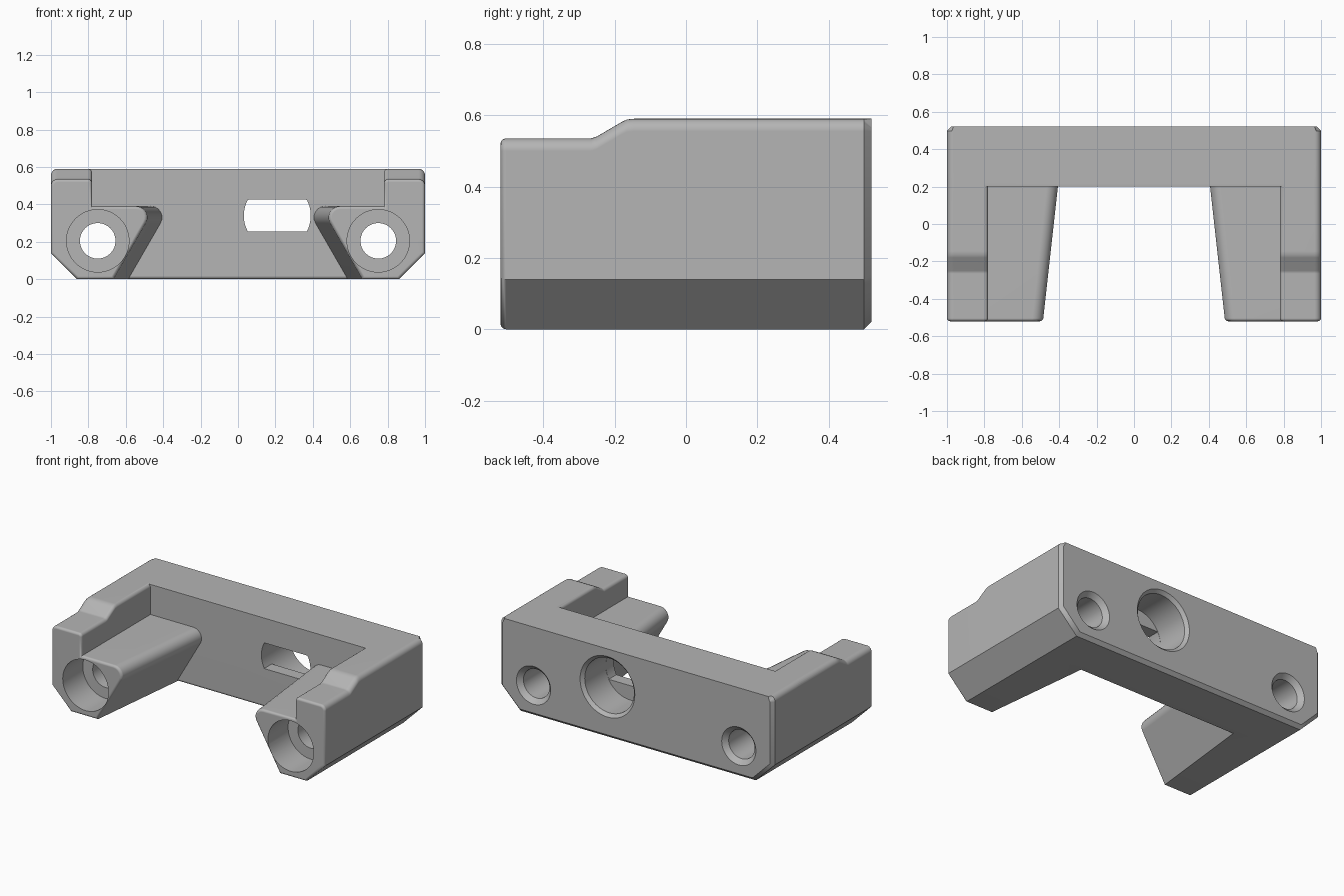
import bpy, bmesh, math
from mathutils import Vector

if "Cube" in bpy.data.objects:
    bpy.data.objects.remove(bpy.data.objects["Cube"], do_unlink=True)

grey = bpy.data.materials.new("mid grey")
grey.use_nodes = True
grey.diffuse_color = (0.46, 0.46, 0.46, 1)
grey.node_tree.nodes["Principled BSDF"].inputs["Base Color"].default_value = (0.46, 0.46, 0.46, 1)


def rounded(corners, steps=6):
    """Turn (x, z, radius) corners into an outline with filleted corners."""
    out = []
    for i, (x, z, r) in enumerate(corners):
        p = Vector((x, z))
        if r == 0:
            out.append(p)
            continue
        a = (Vector(corners[i - 1][:2]) - p).normalized()
        b = (Vector(corners[(i + 1) % len(corners)][:2]) - p).normalized()
        half = a.angle(b) / 2
        centre = p + (a + b).normalized() * r / math.sin(half)
        start = p + a * r / math.tan(half) - centre
        end = p + b * r / math.tan(half) - centre
        sweep = math.pi - 2 * half
        for k in range(steps + 1):
            t = k / steps
            out.append(centre + (start * math.sin((1 - t) * sweep)
                                 + end * math.sin(t * sweep)) / math.sin(sweep))
    return out


def loft(name, sections, bevels=()):
    """Skin (y, outline) sections; bevels are (edge test, width, segments)."""
    bm = bmesh.new()
    rings = [[bm.verts.new((p[0], y, p[1])) for p in pts] for y, pts in sections]
    for low, high in zip(rings, rings[1:]):
        for i in range(len(low)):
            bm.faces.new((low[i - 1], low[i], high[i], high[i - 1]))
    bm.faces.new(rings[0])
    bm.faces.new(rings[-1])
    bmesh.ops.recalc_face_normals(bm, faces=bm.faces)
    for test, width, segments in bevels:
        edges = [e for e in bm.edges if abs(e.verts[0].co.y - e.verts[1].co.y) < 1e-5
                 and test((e.verts[0].co + e.verts[1].co) / 2)]
        bmesh.ops.bevel(bm, geom=edges, offset=width, segments=segments,
                        profile=0.5, affect='EDGES')
    bmesh.ops.recalc_face_normals(bm, faces=bm.faces)
    mesh = bpy.data.meshes.new(name)
    bm.to_mesh(mesh)
    bm.free()
    mesh.materials.append(grey)
    obj = bpy.data.objects.new(name, mesh)
    bpy.context.collection.objects.link(obj)
    return obj


def circle(cx, cz, r, limit=9.0, sides=64):
    turns = [2 * math.pi * i / sides for i in range(sides)]
    return [(cx + r * math.cos(a), cz + max(-limit, min(limit, r * math.sin(a))))
            for a in turns]


def combine(target, other, operation):
    mod = target.modifiers.new("join", 'BOOLEAN')
    mod.object, mod.operation, mod.solver = other, operation, 'EXACT'
    bpy.context.view_layer.objects.active = target
    bpy.ops.object.modifier_apply(modifier=mod.name)
    bpy.data.objects.remove(other, do_unlink=True)


FRONT, WALL, BACK, TOP = -0.52, 0.20, 0.52, 0.59


# Arm and tapered screw boss share one cross-section
def arm_section(side, y, top):
    shift = 0.08 * (y - FRONT) / (WALL - FRONT)
    outline = rounded([(0.667 - shift, 0, 0), (0.86, 0, 0), (1, 0.14, 0),
                       (1, top, 0.035), (0.78, top, 0.022), (0.78, 0.39, 0),
                       (0.442 - shift, 0.39, 0.06)])
    return y, [(side * p.x, p.y) for p in outline]


# Rear crossbar
bar_outline = rounded([(-0.86, 0, 0), (0.86, 0, 0), (1, 0.14, 0), (1, TOP, 0.035),
                       (-1, TOP, 0.035), (-1, 0.14, 0)])
body = loft("bracket_body", [(WALL, bar_outline), (BACK, bar_outline)], [
    (lambda c: c.y < 0.21 and abs(c.x) < 0.1, 0.018, 3),
    (lambda c: c.y > 0.51 and c.z < 0.589, 0.022, 1)])

# Side arms with a sloped step in the top
profile = [(FRONT, 0.535), (-0.265, 0.535), (-0.25, 0.54), (-0.18, 0.581),
           (-0.165, 0.588), (-0.145, TOP), (0.3, TOP)]
for side in (-1, 1):
    arm = loft("arm", [arm_section(side, y, top) for y, top in profile],
               [(lambda c: c.y < FRONT + 0.001, 0.016, 3)])
    combine(body, arm, 'UNION')

# Counterbored screw holes, chamfered at the back
for side in (-1, 1):
    steps = [(-0.7, 0.167), (-0.31, 0.167), (-0.31, 0.095), (0.49, 0.095), (0.55, 0.155)]
    hole = loft("screw_hole", [(y, circle(side * 0.75, 0.205, r)) for y, r in steps])
    combine(body, hole, 'DIFFERENCE')

# Large rear bore, ending in a flat-sided slot through the front wall
bore = loft("rear_bore", [(y, circle(0.21, 0.34, r))
                          for y, r in [(0.28, 0.18), (0.50, 0.18), (0.56, 0.24)]])
combine(body, bore, 'DIFFERENCE')
slot = loft("wall_slot", [(y, circle(0.21, 0.34, 0.179, 0.085)) for y in (0.1, 0.32)])
combine(body, slot, 'DIFFERENCE')

# Clean shading
bpy.ops.object.select_all(action='DESELECT')
body.select_set(True)
bpy.context.view_layer.objects.active = body
bpy.ops.object.shade_smooth_by_angle(angle=math.radians(32))
normals = body.modifiers.new("even_shading", 'WEIGHTED_NORMAL')
normals.keep_sharp = True
